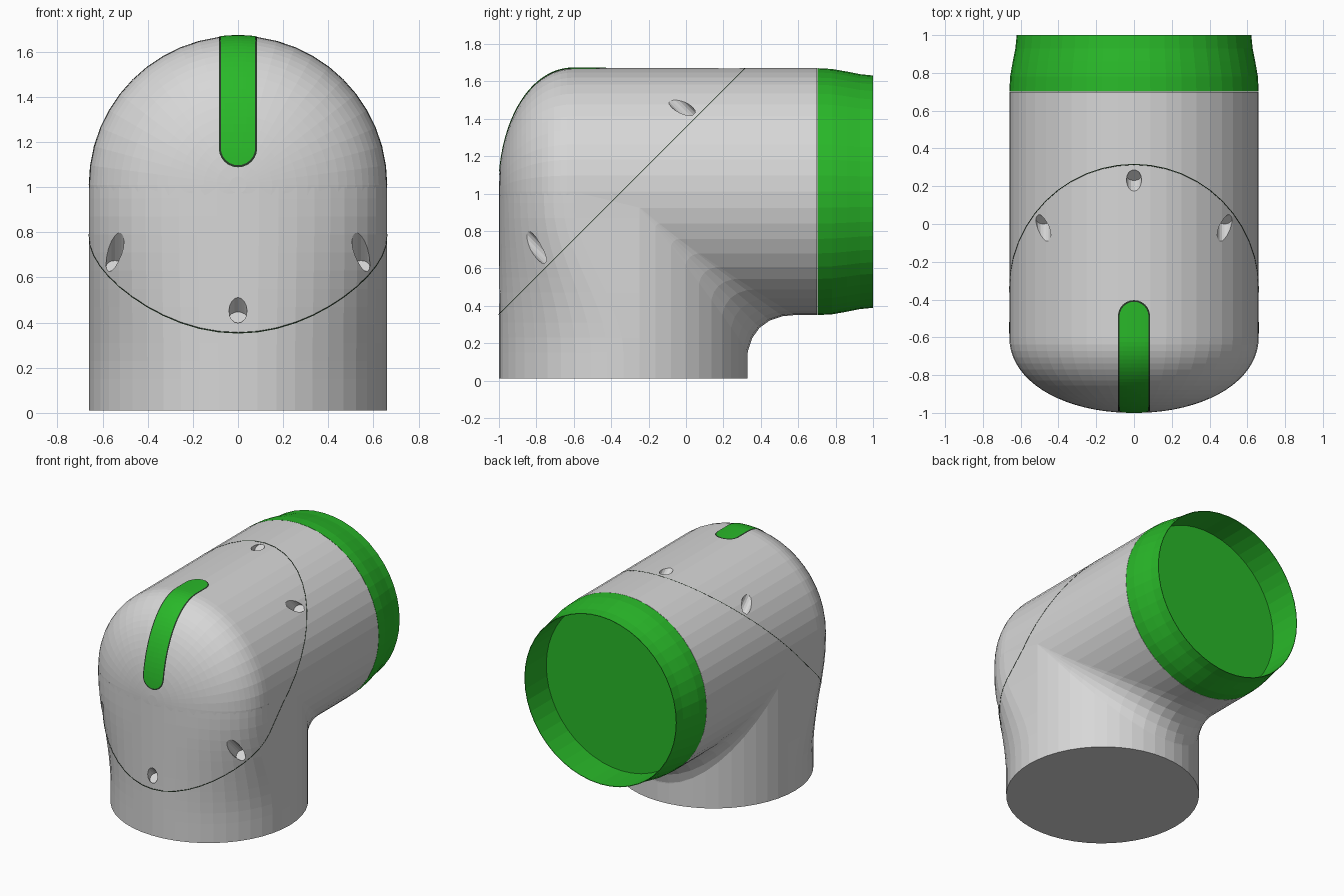
import bpy, bmesh, math
from math import sin, cos, pi, hypot, sqrt
from mathutils import Vector

old = bpy.data.objects.get("Cube")
if old:
    bpy.data.objects.remove(old)

SEG = 48            # sides of every round part
R = 0.66            # pipe radius
AXIS_Z = 1.01       # height of the horizontal pipe
AXIS_Y = -0.335     # depth of the vertical pipe
N = 2.08            # roundness of the domed head
DOME_Y = -0.6       # where the dome begins
DOME_D = 0.4        # length of the dome
SEAM = 1.355        # seam plane: z - y = SEAM


def material(name, rgb):
    m = bpy.data.materials.new(name)
    m.use_nodes = True
    m.diffuse_color = (*rgb, 1)
    m.node_tree.nodes["Principled BSDF"].inputs["Base Color"].default_value = (*rgb, 1)
    return m


GREY = material("light grey", (0.68, 0.68, 0.68))
GREEN = material("green", (0.022, 0.48, 0.022))
DARK = material("dark gap", (0.02, 0.04, 0.02))


def loft(name, rings, mat, closed=True, caps=True):
    """Skin a list of equal-length rings into one mesh object."""
    bm = bmesh.new()
    rows = [[bm.verts.new(p) for p in ring] for ring in rings]
    count = len(rows[0])
    for a, b in zip(rows, rows[1:]):
        for i in range(count if closed else count - 1):
            j = (i + 1) % count
            bm.faces.new((a[i], a[j], b[j], b[i]))
    if caps:
        bm.faces.new(rows[0])
        bm.faces.new(rows[-1])
    bmesh.ops.recalc_face_normals(bm, faces=bm.faces)
    mesh = bpy.data.meshes.new(name)
    bm.to_mesh(mesh)
    bm.free()
    mesh.materials.append(mat)
    obj = bpy.data.objects.new(name, mesh)
    bpy.context.collection.objects.link(obj)
    return obj


def ring_y(r, y):
    return [(r * sin(2 * pi * i / SEG), y, AXIS_Z + r * cos(2 * pi * i / SEG))
            for i in range(SEG)]


def boolean(obj, tool, operation):
    mod = obj.modifiers.new("cut", "BOOLEAN")
    mod.operation, mod.solver, mod.object = operation, "EXACT", tool
    bpy.context.view_layer.update()
    bpy.context.view_layer.objects.active = obj
    bpy.ops.object.modifier_apply(modifier=mod.name)
    bpy.data.objects.remove(tool)


def dome(t):
    """Radius and depth of the head at t, from pole (0) to equator (pi/2)."""
    return R * max(sin(t), 0) ** (2 / N), DOME_Y - DOME_D * max(cos(t), 0) ** (2 / N)


# Horizontal pipe with the domed head
steps = [0.05 + (pi / 2 - 0.05) * i / 18 for i in range(19)]
body = loft("elbow_body", [ring_y(*dome(t)) for t in steps] + [ring_y(R, 0.7)], GREY)


# Vertical pipe, its front swelling upward to meet the head
def column_ring(z):
    f = min(max((z - 0.15) / 0.8, 0), 1)
    f = f * f * (3 - 2 * f)
    ring = []
    for i in range(SEG):
        a = 2 * pi * i / SEG
        x, y = R * sin(a), AXIS_Y - 0.665 * cos(a)
        if cos(a) > -1e-6:
            dx, dy = dome(abs(math.asin(max(-1, min(1, sin(a))))))
            x += (math.copysign(dx, x) - x) * f
            y += (dy - y) * f
        ring.append((x, y, z))
    return ring


heights = [0.01] + [0.15 + 0.08 * i for i in range(11)] + [AXIS_Z - 0.01]
boolean(body, loft("column", [column_ring(z) for z in heights], GREY), "UNION")


# Fillet in the inner corner of the elbow, fading out towards the sides
def fillet_ring(a, n=6):
    x, drop = R * sin(a), R * cos(a)
    s = 0.28 * cos(a) ** 1.5
    y, z = AXIS_Y + drop - 0.002, AXIS_Z - drop + 0.002
    pts = [(x, y - 0.05, z + 0.05)]
    for i in range(n + 1):
        t = i / n
        pts.append((x, y + s * t * t, z - s * (1 - t) ** 2))
    return pts


angles = [2 * pi * i / SEG for i in range(-11, 12)]
boolean(body, loft("fillet", [fillet_ring(a) for a in angles], GREY), "UNION")

# Hairline seam around the slanted cover
seam = body.copy()
seam.data = body.data.copy()
seam.name = "cover_seam"
bpy.context.collection.objects.link(seam)
for v, n in [(v, v.normal.copy()) for v in seam.data.vertices]:
    v.co += n * 0.0015
seam.data.materials.clear()
seam.data.materials.append(DARK)
bpy.ops.mesh.primitive_cube_add(size=1, location=(0, -0.34, SEAM - 0.34),
                                rotation=(-pi / 4, 0, 0))
slab = bpy.context.object
slab.scale = (2, 0.003, 3)
slab.data.materials.append(DARK)
boolean(seam, slab, "INTERSECT")

# Screw holes sunk through the cover, square to the seam
normal = Vector((0, -1, 1)).normalized()
spots = [(0, -1, 0.455), (0, 0.23, 1.67)]
for side in (-1, 1):
    spots += [(side * 0.545, -0.82, 0.73), (side * 0.48, -0.025, 1.465)]
for spot in spots:
    p = Vector(spot)
    depth = (p.z - p.y - SEAM) / sqrt(2) - 0.02
    bpy.ops.mesh.primitive_cylinder_add(vertices=16, radius=0.04, depth=0.4,
                                        location=p + normal * (0.2 - depth),
                                        rotation=(pi / 4, 0, 0))
    tool = bpy.context.object
    tool.data.materials.append(GREY)
    boolean(body, tool, "DIFFERENCE")

# Tapered collar, open at the back with a recessed end plate
profile = [(0.66, 0.702), (0.656, 0.78), (0.642, 0.86), (0.628, 0.93),
           (0.621, 1.0), (0.617, 1.0), (0.617, 0.75)]
loft("collar", [ring_y(r, y) for r, y in profile], GREEN)


# Rounded light strip running over the head, with a dark border
def strip(name, half, lift, mat):
    low, back = 0.163, -0.488     # centres of the rounded ends
    path = []
    t_low = math.asin((low / R) ** (N / 2))
    # Lower rounded end, given as height above the axis
    for i in range(7):
        b = pi / 2 * i / 6
        path.append(("front", low - half * cos(b), half * sin(b)))
    # Straight run over the head
    for i in range(1, 25):
        t = t_low + (pi / 2 - t_low) * i / 24
        r, y = dome(t)
        path.append(("front", r, half) if t < 0.8 else ("top", y, half))
    # Upper rounded end
    for i in range(7):
        b = pi / 2 * i / 6
        path.append(("top", back + half * sin(b), half * cos(b)))
    rows = []
    for kind, u, w in path:
        row = []
        for k in range(-4, 5):
            x = w * k / 4
            if kind == "front":
                r, h = hypot(x, u), u
                q = (1 - (r / R) ** N) ** (1 / N)
                y = DOME_Y - DOME_D * q
            else:
                y = u
                q = min(max(DOME_Y - y, 0) / DOME_D, 1)
                r = R * (1 - q ** N) ** (1 / N)
                h = sqrt(r * r - x * x)
            # Lift along the surface normal of the head
            nr, ny = (r / R) ** (N - 1) / R, -q ** (N - 1) / DOME_D
            n = Vector((nr * x / r, ny, nr * h / r)).normalized()
            row.append(Vector((x, y, AXIS_Z + h)) + n * lift)
        rows.append(row)
    obj = loft(name, rows, mat, closed=False, caps=False)
    bm = bmesh.new()
    bm.from_mesh(obj.data)
    bmesh.ops.remove_doubles(bm, verts=bm.verts, dist=0.0005)
    bmesh.ops.recalc_face_normals(bm, faces=bm.faces)
    if sum(f.normal.z - f.normal.y for f in bm.faces) < 0:
        bmesh.ops.reverse_faces(bm, faces=bm.faces)
    bm.to_mesh(obj.data)
    bm.free()


strip("strip_border", 0.085, 0.002, DARK)
strip("light_strip", 0.076, 0.004, GREEN)
